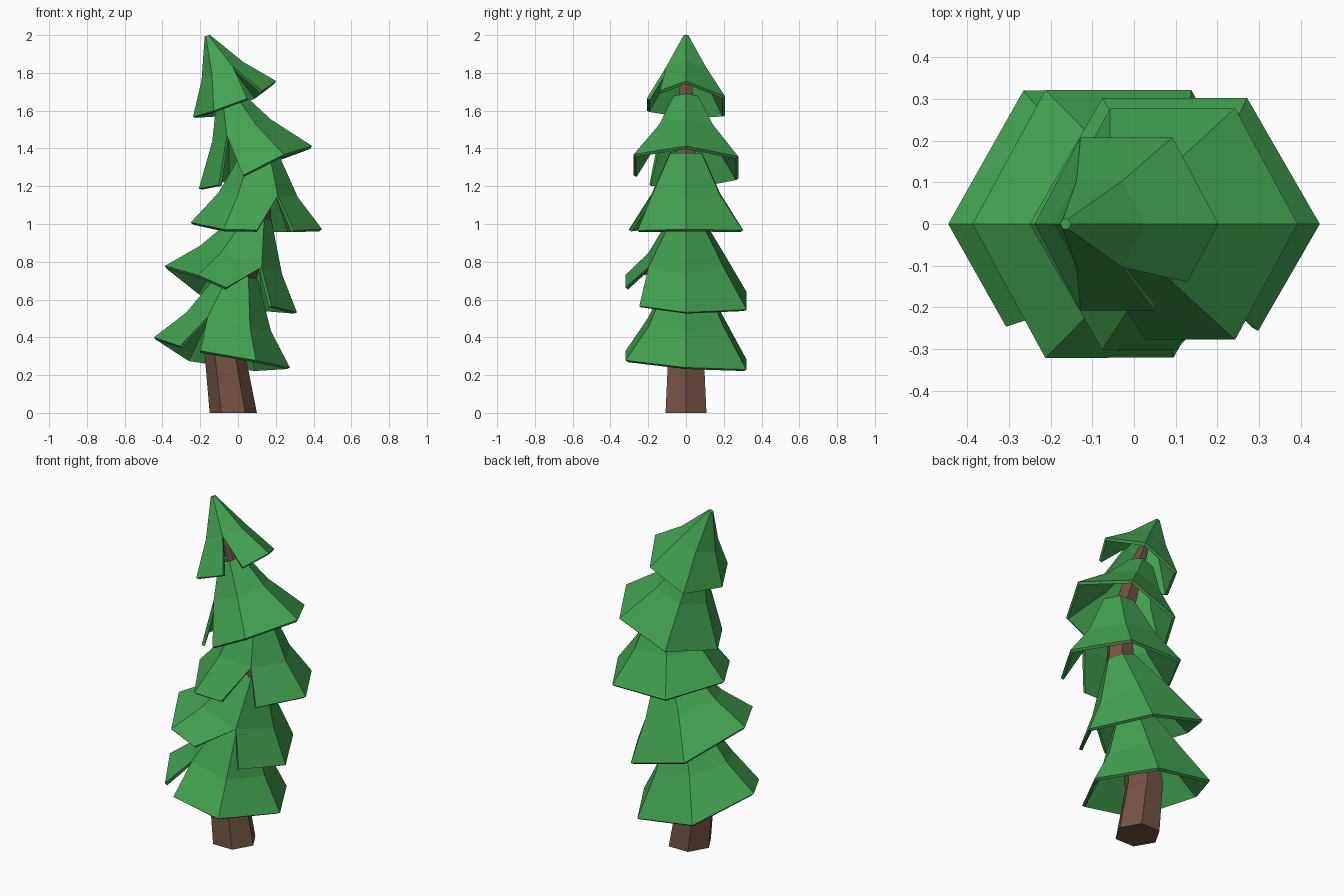
import bpy, bmesh, math
from mathutils import Vector

if "Cube" in bpy.data.objects:
    bpy.data.objects.remove(bpy.data.objects["Cube"])


def material(name, rgb):
    m = bpy.data.materials.new(name)
    m.diffuse_color = (*rgb, 1)
    m.use_nodes = True
    m.node_tree.nodes["Principled BSDF"].inputs["Base Color"].default_value = m.diffuse_color
    return m


green = material("pine green", (0.055, 0.36, 0.08))
brown = material("bark brown", (0.17, 0.085, 0.055))


def ring(x, z, radius, tilt):
    """Six corners, from +x towards +y, of a hexagon tilted about the y axis."""
    u = Vector((math.cos(tilt), 0, math.sin(tilt)))
    v = Vector((0, 1, 0))
    return [Vector((x, 0, z)) + radius * (u * math.cos(k * math.pi / 3) + v * math.sin(k * math.pi / 3))
            for k in range(6)]


def finish(bm, name, mat):
    bmesh.ops.remove_doubles(bm, verts=bm.verts, dist=0.0005)
    mesh = bpy.data.meshes.new(name)
    bm.to_mesh(mesh)
    bm.free()
    mesh.materials.append(mat)
    obj = bpy.data.objects.new(name, mesh)
    bpy.context.collection.objects.link(obj)
    return obj


def face(bm, points):
    bm.faces.new([bm.verts.new(p) for p in points])


# Crooked six-sided trunk: x, z, radius, tilt
bm = bmesh.new()
path = [(-0.025, 0, 0.125, 0), (-0.07, 0.318, 0.108, -0.05), (-0.02, 0.65, 0.095, -0.3),
        (0.1, 0.99, 0.08, -0.1), (0.09, 1.3, 0.065, 0.25), (-0.02, 1.66, 0.045, 0.4),
        (-0.065, 1.78, 0.03, 0.4)]
rings = [ring(*p) for p in path]
for a, b in zip(rings, rings[1:]):
    for k in range(6):
        j = (k + 1) % 6
        face(bm, (a[k], a[j], b[j], b[k]))
face(bm, rings[0][::-1])
face(bm, rings[-1])
finish(bm, "trunk", brown)


def tier(name, left, right, rim_z, mid, top, notch, cut_before, cut_after, cap=False):
    """Flared hexagonal skirt with a wedge cut out of one rim corner.
    left, right: (x, z) of the rim tips; mid, top: (radius, height along axis)."""
    cx, cz = (left[0] + right[0]) / 2, (left[1] + right[1]) / 2
    dx, dz = right[0] - left[0], right[1] - left[1]
    tilt, radius = math.atan2(dz, dx), math.hypot(dx, dz) / 2

    def level(r, h):
        return ring(cx - math.sin(tilt) * h, cz + math.cos(tilt) * h, r, tilt)

    rim, middle, upper = level(radius, 0), level(*mid), level(*top)
    for p, z in zip(rim, rim_z):
        p.z = z
    bm = bmesh.new()
    for k in range(6):
        j = (k + 1) % 6
        a, b = rim[k], rim[j]
        if k == notch:
            a = rim[k].lerp(rim[j], cut_after)
        if j == notch:
            b = rim[j].lerp(rim[k], cut_before)
        face(bm, (a, b, middle[j], middle[k]))
        face(bm, (middle[k], middle[j], upper[j], upper[k]))
    if cap:
        face(bm, upper)
    obj = finish(bm, name, green)
    mod = obj.modifiers.new("thickness", 'SOLIDIFY')
    mod.thickness = 0.018
    mod.offset = -1


# Branch tiers, rim heights run right, back right, back left, left, front left, front right
FL, FR = 4, 5
tier("branch_tier_1", (-0.445, 0.40), (0.275, 0.24), (0.24, 0.23, 0.285, 0.40, 0.34, 0.278),
     (0.23, 0.165), (0.10, 0.42), FL, 0.23, 0.18)
tier("branch_tier_2", (-0.387, 0.778), (0.312, 0.532), (0.532, 0.547, 0.64, 0.778, 0.73, 0.575),
     (0.23, 0.163), (0.085, 0.41), FR, 0.57, 0.23)
tier("branch_tier_3", (-0.25, 1.008), (0.445, 0.972), (0.972, 0.967, 0.97, 1.008, 0.972, 0.965),
     (0.21, 0.165), (0.095, 0.39), FR, 0.49, 0.15)
tier("branch_tier_4", (-0.207, 1.187), (0.392, 1.413), (1.413, 1.357, 1.24, 1.187, 1.215, 1.368),
     (0.165, 0.21), (0.075, 0.39), FL, 0.3, 0.28)
tier("branch_tier_5", (-0.238, 1.566), (0.202, 1.757), (1.757, 1.675, 1.575, 1.566, 1.60, 1.68),
     (0.12, 0.162), (0.014, 0.366), FR, 0.2, 0.33, cap=True)
